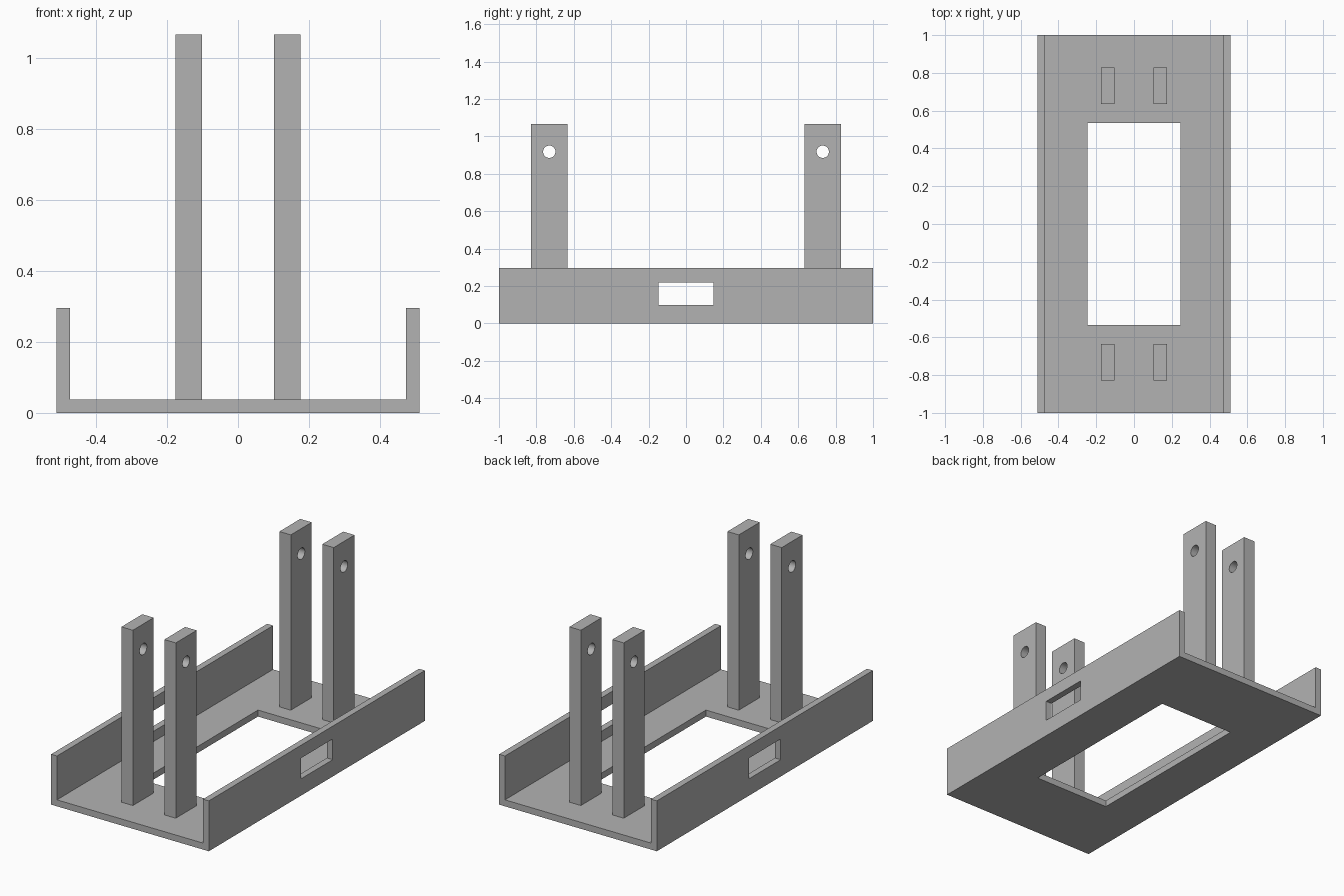
import bpy
import bmesh
from mathutils import Matrix, Vector

cube = bpy.data.objects.get("Cube")
if cube:
    bpy.data.objects.remove(cube, do_unlink=True)

grey = bpy.data.materials.new("plain grey")
grey.use_nodes = True
grey.diffuse_color = (0.45, 0.45, 0.45, 1)
grey.node_tree.nodes["Principled BSDF"].inputs["Base Color"].default_value = grey.diffuse_color

HALF_W, WALL, FLOOR, WALL_TOP = 0.511, 0.038, 0.038, 0.295


def make_object(name, bm):
    bmesh.ops.recalc_face_normals(bm, faces=bm.faces)
    mesh = bpy.data.meshes.new(name)
    bm.to_mesh(mesh)
    bm.free()
    mesh.materials.append(grey)
    obj = bpy.data.objects.new(name, mesh)
    bpy.context.collection.objects.link(obj)
    return obj


def box(name, center, size):
    bm = bmesh.new()
    bmesh.ops.create_cube(bm, size=1, matrix=Matrix.LocRotScale(Vector(center), None, Vector(size)))
    return make_object(name, bm)


def pin(name, y, z, radius):
    bm = bmesh.new()
    place = Matrix.Translation((0, y, z)) @ Matrix.Rotation(1.5707963, 4, 'Y')
    bmesh.ops.create_cone(bm, cap_ends=True, segments=32, radius1=radius, radius2=radius,
                          depth=1, matrix=place)
    return make_object(name, bm)


def cut(obj, cutter):
    mod = obj.modifiers.new("cut", 'BOOLEAN')
    mod.operation = 'DIFFERENCE'
    mod.solver = 'EXACT'
    mod.object = cutter
    bpy.context.view_layer.objects.active = obj
    bpy.ops.object.modifier_apply(modifier=mod.name)
    bpy.data.objects.remove(cutter, do_unlink=True)


# U-shaped channel: section extruded from front to back
inner = HALF_W - WALL
half = [(HALF_W, 0), (HALF_W, WALL_TOP), (inner, WALL_TOP), (inner, FLOOR)]
section = half + [(-x, z) for x, z in reversed(half)]
bm = bmesh.new()
face = bm.faces.new([bm.verts.new((x, -1, z)) for x, z in section])
out = bmesh.ops.extrude_face_region(bm, geom=[face])
bmesh.ops.translate(bm, vec=(0, 2, 0), verts=[v for v in out["geom"] if isinstance(v, bmesh.types.BMVert)])
channel = make_object("channel_base", bm)

# Floor opening and the slot through both side walls
cut(channel, box("floor_cutter", (0, 0, 0), (0.492, 1.072, 0.2)))
cut(channel, box("slot_cutter", (0, 0, 0.159), (1.4, 0.294, 0.121)))

# Four upright posts, each with a cross hole near the top
POST_TOP = 1.065
for end, y in (("front", -0.731), ("back", 0.731)):
    for side, x in (("left", 0.139), ("right", -0.139)):
        post = box(f"{end}_{side}_post", (x, y, (FLOOR + POST_TOP) / 2),
                   (0.074, 0.193, POST_TOP - FLOOR))
        cut(post, pin("hole_cutter", y, 0.918, 0.033))
        bpy.ops.object.select_all(action='DESELECT')
        post.select_set(True)
        bpy.context.view_layer.objects.active = post
        bpy.ops.object.shade_smooth_by_angle()
